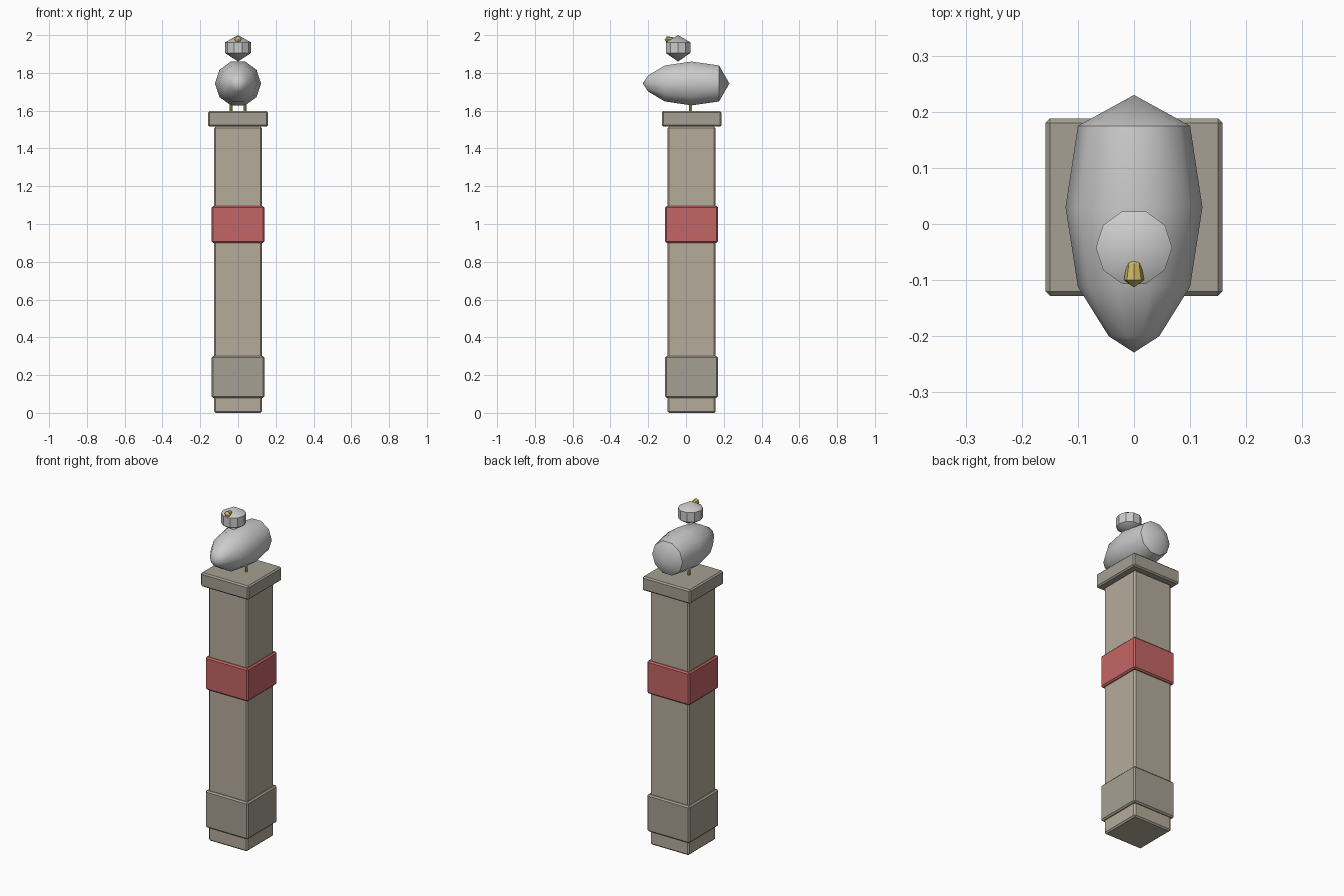
import bpy, bmesh, math
from mathutils import Matrix

if "Cube" in bpy.data.objects:
    bpy.data.objects.remove(bpy.data.objects["Cube"])


def material(name, color):
    m = bpy.data.materials.new(name)
    m.diffuse_color = color
    m.use_nodes = True
    m.node_tree.nodes["Principled BSDF"].inputs["Base Color"].default_value = m.diffuse_color
    return m


STONE = material("stone", (0.46, 0.41, 0.33, 1))
TRIM = material("trim", (0.38, 0.35, 0.29, 1))
RED = material("red", (0.55, 0.13, 0.13, 1))
YELLOW = material("yellow", (0.62, 0.47, 0.12, 1))


def finish(name, bm, mat):
    mesh = bpy.data.meshes.new(name)
    bmesh.ops.recalc_face_normals(bm, faces=bm.faces)
    bm.to_mesh(mesh)
    bm.free()
    ob = bpy.data.objects.new(name, mesh)
    bpy.context.collection.objects.link(ob)
    if mat:
        mesh.materials.append(mat)
    return ob


def slab(name, half, z0, z1, mat, bevel=0.008):
    """Square bevelled block on the post axis."""
    bm = bmesh.new()
    bmesh.ops.create_cube(bm, size=1, matrix=Matrix.Translation((0, 0.03, (z0 + z1) / 2))
                          @ Matrix.Diagonal((2 * half, 2 * half, z1 - z0, 1)))
    bmesh.ops.bevel(bm, geom=bm.edges[:], offset=bevel, segments=1, affect='EDGES')
    return finish(name, bm, mat)


def lathe(name, profile, sides, center, along_y=False, mat=None, smooth=None):
    """Revolve (position, radius) points; a zero radius makes a tip."""
    cx, cy, cz = center
    bm = bmesh.new()
    rings = []
    for p, r in profile:
        ring = []
        for i in range(sides if r else 1):
            a = 2 * math.pi * i / sides
            u, v = r * math.cos(a), r * math.sin(a)
            co = (cx + u, cy + p, cz + v) if along_y else (cx + u, cy + v, cz + p)
            ring.append(bm.verts.new(co))
        rings.append(ring)
    for a, b in zip(rings, rings[1:]):
        for i in range(sides):
            j = (i + 1) % sides
            quad = [a[i % len(a)], a[j % len(a)], b[j % len(b)], b[i % len(b)]]
            bm.faces.new(list(dict.fromkeys(quad)))
    for ring in (rings[0], rings[-1]):
        if len(ring) > 1:
            bm.faces.new(ring)
    ob = finish(name, bm, mat)
    if smooth:
        bpy.ops.object.select_all(action='DESELECT')
        ob.select_set(True)
        bpy.context.view_layer.objects.active = ob
        bpy.ops.object.shade_smooth_by_angle(angle=math.radians(smooth))
    return ob


# Post with base collar, red band and cap
slab("post", 0.127, 0.0, 1.515, STONE)
slab("base_collar", 0.14, 0.08, 0.30, TRIM)
slab("red_band", 0.14, 0.90, 1.095, RED)
slab("cap", 0.158, 1.515, 1.598, TRIM)

# Bird body and head
lathe("bird_body", [(-0.229, 0), (-0.2, 0.045), (-0.112, 0.1), (0.03, 0.122), (0.175, 0.1), (0.23, 0)],
      10, (0, 0, 1.744), along_y=True, smooth=40)
lathe("bird_head", [(1.86, 0), (1.905, 0.068), (1.962, 0.068), (2.0, 0)],
      10, (0, -0.042, 0), smooth=30)

# Beak and legs
lathe("beak", [(-0.113, 0), (-0.1, 0.018), (-0.07, 0.013), (-0.055, 0)],
      8, (0, 0, 1.976), along_y=True, mat=YELLOW)
for side, x in (("left", -0.037), ("right", 0.037)):
    lathe(side + "_leg", [(1.59, 0.008), (1.66, 0.008)], 8, (x, 0.025, 0), mat=YELLOW)
